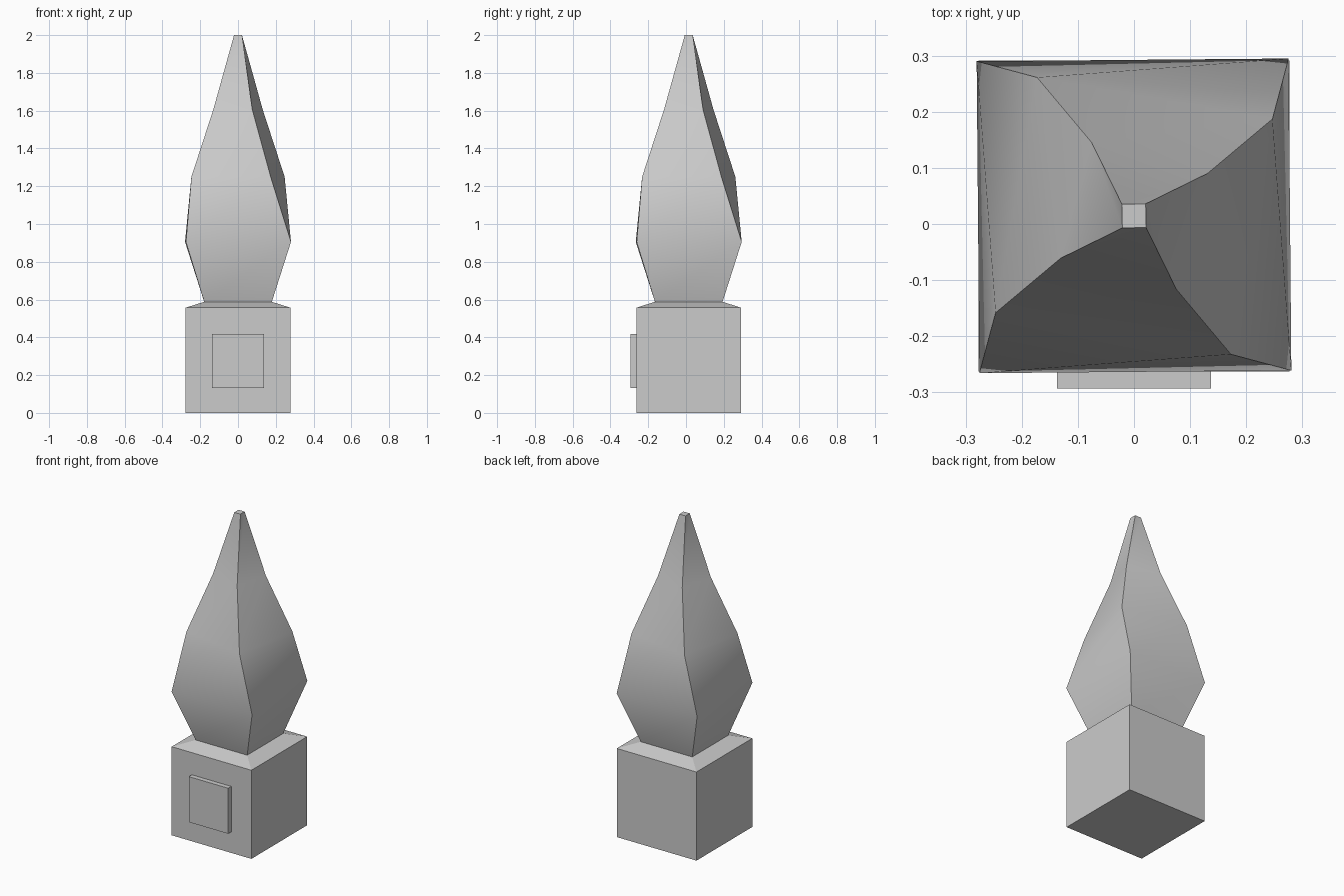
import bpy, bmesh, math

if "Cube" in bpy.data.objects:
    bpy.data.objects.remove(bpy.data.objects["Cube"])

CY = 0.0145  # centre of the square sections


def square(half, z, turn=0.0):
    """Four corners of a square section, turned by some degrees."""
    r = half * math.sqrt(2)
    return [(r * math.cos(math.radians(45 + turn + 90 * i)),
             CY + r * math.sin(math.radians(45 + turn + 90 * i)), z)
            for i in range(4)]


def loft(name, sections, smooth=False):
    bm = bmesh.new()
    rings = [[bm.verts.new(p) for p in square(*s)] for s in sections]
    bm.faces.new(rings[0][::-1])
    for lo, up in zip(rings, rings[1:]):
        for i in range(4):
            j = (i + 1) % 4
            # split along the twist
            bm.faces.new((lo[i], lo[j], up[j]))
            bm.faces.new((lo[i], up[j], up[i]))
    bm.faces.new(rings[-1])
    bmesh.ops.dissolve_limit(bm, angle_limit=0.001,
                             verts=bm.verts[:], edges=bm.edges[:])
    bmesh.ops.recalc_face_normals(bm, faces=bm.faces[:])
    mesh = bpy.data.meshes.new(name)
    bm.to_mesh(mesh)
    bm.free()
    ob = bpy.data.objects.new(name, mesh)
    bpy.context.collection.objects.link(ob)
    if smooth:
        bpy.ops.object.select_all(action='DESELECT')
        ob.select_set(True)
        bpy.context.view_layer.objects.active = ob
        bpy.ops.object.shade_smooth_by_angle(angle=math.radians(30))
    return ob


# Plinth with sloped shoulder
loft("plinth", [(0.277, 0.0), (0.277, 0.557), (0.179, 0.588)])

# Twisted spire: half width, height, turn
loft("twisted_spire", [(0.179, 0.588, 0), (0.278, 0.905, 0.5),
                       (0.213, 1.25, -10), (0.107, 1.605, -15),
                       (0.0212, 2.0, 1)], smooth=True)

# Plaque on the front
bpy.ops.mesh.primitive_cube_add(size=1, location=(0, -0.2725, 0.275))
plaque = bpy.context.object
plaque.name = "front_plaque"
plaque.scale = (0.274, 0.041, 0.286)
